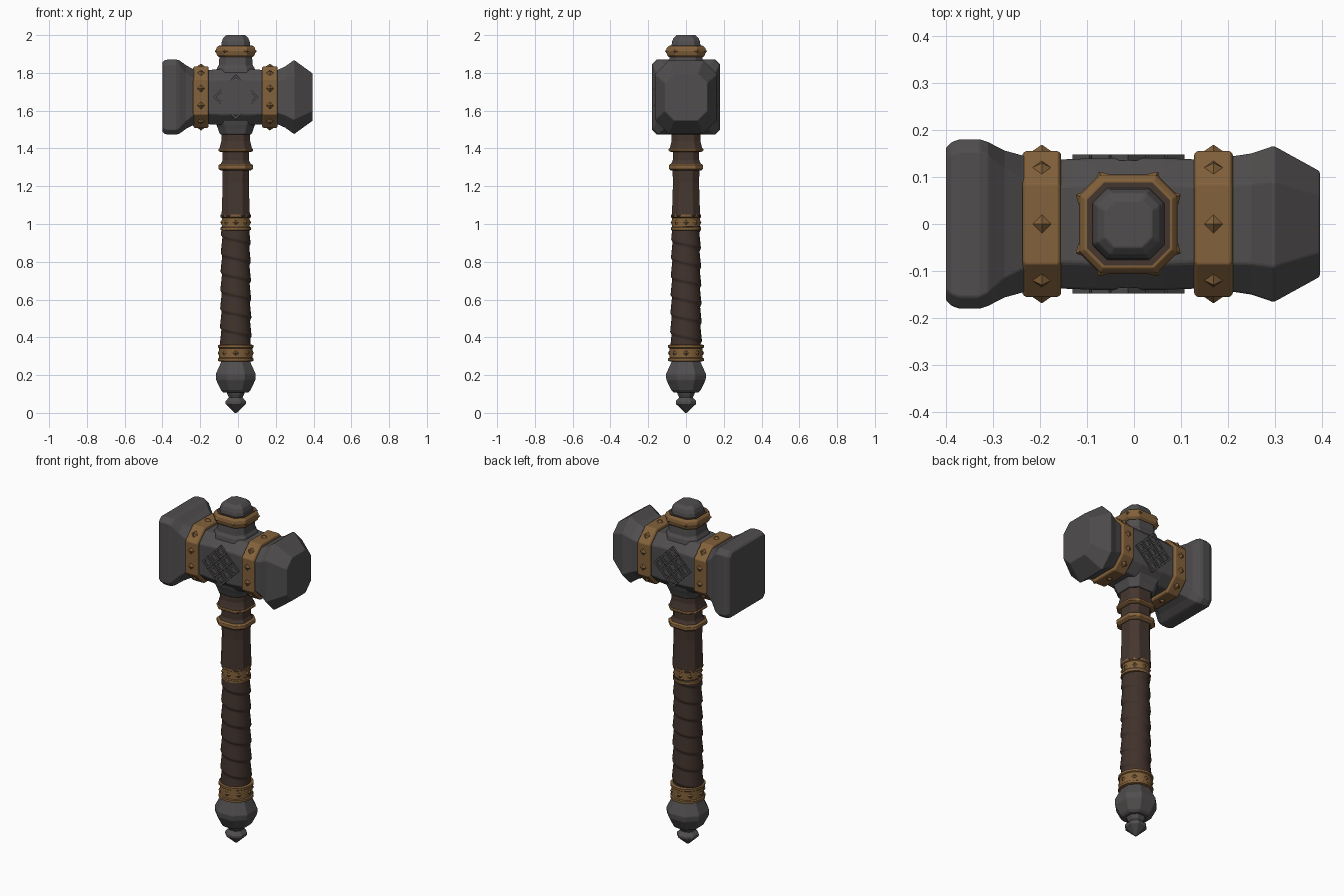
import bpy, bmesh, math
from mathutils import Vector, Matrix

if "Cube" in bpy.data.objects:
    bpy.data.objects.remove(bpy.data.objects["Cube"])

X0 = -0.012   # handle axis
ZC = 1.672    # height of the head axis


def mat(name, col):
    m = bpy.data.materials.new(name)
    m.diffuse_color = (*col, 1)
    m.use_nodes = True
    m.node_tree.nodes["Principled BSDF"].inputs["Base Color"].default_value = m.diffuse_color
    return m


IRON = mat("dark iron", (0.080, 0.075, 0.075))
BRASS = mat("aged brass", (0.225, 0.120, 0.043))
WOOD = mat("dark wood", (0.060, 0.037, 0.028))
LEATHER = mat("leather wrap", (0.052, 0.032, 0.025))


def finish(bm, name, material, bevel=0, smooth=None):
    bmesh.ops.recalc_face_normals(bm, faces=bm.faces)
    me = bpy.data.meshes.new(name)
    bm.to_mesh(me)
    bm.free()
    ob = bpy.data.objects.new(name, me)
    bpy.context.collection.objects.link(ob)
    me.materials.append(material)
    if bevel:
        b = ob.modifiers.new("bevel", 'BEVEL')
        b.width, b.segments, b.limit_method = bevel, 2, 'ANGLE'
        b.angle_limit = math.radians(20)
    if smooth:
        bpy.ops.object.select_all(action='DESELECT')
        ob.select_set(True)
        bpy.context.view_layer.objects.active = ob
        bpy.ops.object.shade_smooth_by_angle(angle=math.radians(smooth))
    return ob


def skin(rings):
    """Closed skin through rings of points, capped at both ends."""
    bm = bmesh.new()
    vs = [[bm.verts.new(p) for p in r] for r in rings]
    n = len(vs[0])
    for a, b in zip(vs, vs[1:]):
        for i in range(n):
            j = (i + 1) % n
            bm.faces.new((a[i], a[j], b[j], b[i]))
    bm.faces.new(vs[0])
    bm.faces.new(vs[-1])
    return bm


def octagon(a, b, c):
    return [(a, -b + c), (a, b - c), (a - c, b), (-a + c, b),
            (-a, b - c), (-a, -b + c), (-a + c, -b), (a - c, -b)]


def along_x(name, prof, material, bevel=0.006):
    """prof rows: x, half depth, half height, corner cut"""
    rings = [[(x, p, q + ZC) for p, q in octagon(a, b, c)] for x, a, b, c in prof]
    return finish(skin(rings), name, material, bevel)


def along_z(name, prof, material, cut=0.45, bevel=0.004):
    """prof rows: z, half width (cut-corner square section)"""
    rings = [[(p + X0, q, z) for p, q in octagon(r, r, r * cut)] for z, r in prof]
    return finish(skin(rings), name, material, bevel)


def lathe(name, prof, material, n=16):
    rings = [[(X0 + r * math.cos(2 * math.pi * i / n), r * math.sin(2 * math.pi * i / n), z)
              for i in range(n)] for z, r in prof]
    return finish(skin(rings), name, material, smooth=35)


def studs(name, items, radius, height, material):
    """pyramids at (position, outward direction)"""
    bm = bmesh.new()
    for pos, d in items:
        d = Vector(d).normalized()
        up = 'X' if abs(d.x) < 0.5 else 'Y'
        m = Matrix.Translation(Vector(pos) + d * (height / 2 - 0.003)) @ d.to_track_quat('Z', up).to_matrix().to_4x4()
        bmesh.ops.create_cone(bm, cap_ends=True, segments=4, radius1=radius,
                              radius2=0.001, depth=height, matrix=m)
    return finish(bm, name, material)


# head: middle block, square striking plate, faceted far face
along_x("head_block", [(-0.23, 0.135, 0.140, 0.055), (-0.13, 0.138, 0.145, 0.055),
                       (-0.08, 0.140, 0.149, 0.055), (0.06, 0.140, 0.149, 0.055),
                       (0.11, 0.138, 0.145, 0.055), (0.20, 0.135, 0.140, 0.055)], IRON)
along_x("square_face", [(-0.400, 0.162, 0.185, 0.022), (-0.388, 0.174, 0.195, 0.025),
                        (-0.370, 0.180, 0.199, 0.025), (-0.328, 0.180, 0.199, 0.025),
                        (-0.310, 0.174, 0.194, 0.028), (-0.275, 0.156, 0.168, 0.040),
                        (-0.235, 0.145, 0.147, 0.050), (-0.200, 0.140, 0.143, 0.055)], IRON, 0.004)
along_x("faceted_face", [(0.18, 0.140, 0.140, 0.06), (0.21, 0.144, 0.144, 0.06),
                         (0.25, 0.150, 0.162, 0.065), (0.297, 0.166, 0.196, 0.075),
                         (0.395, 0.112, 0.125, 0.050)], IRON, 0.004)

# brass bands with pyramid studs round the head
for name, xc in (("left", -0.196), ("right", 0.169)):
    w, a, b, c = 0.041, 0.155, 0.163, 0.07
    along_x(name + "_head_band", [(xc - w, a - 0.006, b - 0.006, c), (xc - w + 0.006, a, b, c),
                                  (xc + w - 0.006, a, b, c), (xc + w, a - 0.006, b - 0.006, c)],
            BRASS, 0.003)
    items = []
    for s in (-1, 1):
        items.append(((xc, 0, ZC + s * b), (0, 0, s)))
        for t in (-1, 1):
            items.append(((xc, s * a, ZC + t * 0.045), (0, s, 0)))
            items.append(((xc, s * (a - c / 2), ZC + t * (b - c / 2)), (0, s, t)))
    studs(name + "_band_studs", items, 0.024, 0.016, BRASS)

# raised diamond knot on front and back
bm = bmesh.new()
for side in (-1, 1):
    turn = Matrix.Translation((X0, side * 0.141, ZC)) @ Matrix.Rotation(math.radians(45), 4, 'Y')
    for i in (-1, 0, 1):
        for j in (-1, 0, 1):
            for k in range(4):
                off = 0.021
                ang = k * math.pi / 2
                m = (turn @ Matrix.Translation((i * 0.058, 0, j * 0.058))
                     @ Matrix.Rotation(ang, 4, 'Y') @ Matrix.Translation((off, 0, 0))
                     @ Matrix.Diagonal((0.011, 0.013, 0.052, 1)))
                bmesh.ops.create_cube(bm, size=1, matrix=m)
finish(bm, "diamond_knot", IRON)

# crown above the head
along_z("upper_neck", [(1.78, 0.108), (1.825, 0.100), (1.84, 0.090), (1.89, 0.086)], IRON, 0.42)
along_z("crown_ring", [(1.884, 0.090), (1.894, 0.100), (1.915, 0.105),
                       (1.932, 0.102), (1.942, 0.093)], BRASS, 0.42, 0.002)
along_z("crown_inlay", [(1.93, 0.088), (1.945, 0.088)], WOOD, 0.42, 0)
along_z("crown_cap", [(1.935, 0.078), (1.965, 0.074), (1.985, 0.066), (2.0, 0.050)], IRON, 0.42, 0.003)
studs("crown_points", [((X0 + p, q, 1.915), (p, q, 0)) for p, q in octagon(0.101, 0.101, 0.044)],
      0.016, 0.014, BRASS)

# collar below the head
along_z("lower_neck", [(1.56, 0.112), (1.525, 0.102), (1.505, 0.094), (1.475, 0.084)], IRON, 0.42)
along_z("upper_collar", [(1.48, 0.076), (1.44, 0.076), (1.415, 0.082), (1.395, 0.088)], WOOD)
along_z("upper_collar_ring", [(1.400, 0.088), (1.396, 0.092), (1.387, 0.091), (1.380, 0.078)], BRASS, 0.45, 0.002)
along_z("lower_collar", [(1.39, 0.070), (1.335, 0.070), (1.31, 0.084)], WOOD)
along_z("lower_collar_ring", [(1.318, 0.082), (1.312, 0.091), (1.292, 0.091), (1.282, 0.078)], BRASS, 0.45, 0.002)

# shaft
along_z("shaft", [(1.30, 0.072), (1.22, 0.069), (1.12, 0.072), (1.04, 0.075)], WOOD, 0.5)


def rim_band(name, z0, z1, r):
    e = 0.016
    lathe(name, [(z0, r - 0.012), (z0 + 0.003, r), (z0 + e, r), (z0 + e + 0.004, r - 0.006),
                 (z1 - e - 0.004, r - 0.006), (z1 - e, r), (z1 - 0.003, r), (z1, r - 0.012)], BRASS)
    zc = (z0 + z1) / 2
    dirs = [(math.cos(t * math.pi / 4), math.sin(t * math.pi / 4), 0) for t in range(8)]
    studs(name + "_studs", [((X0 + d[0] * (r - 0.006), d[1] * (r - 0.006), zc), d) for d in dirs],
          0.018, 0.010, BRASS)


rim_band("upper_grip_band", 0.965, 1.052, 0.080)
rim_band("lower_grip_band", 0.272, 0.362, 0.094)

# leather grip: overlapping spiral turns
rings, n, rows = [], 32, 110
for k in range(rows + 1):
    z = 0.34 + 0.65 * k / rows
    base = 0.079 - 0.007 * k / rows
    ring = []
    for i in range(n):
        t = i / n
        f = (z / 0.098 + t) % 1.0
        r = base + 0.009 * (1 - f if f > 0.12 else f / 0.12 * 0.88) - 0.002
        ring.append((X0 + r * math.cos(2 * math.pi * t), r * math.sin(2 * math.pi * t), z))
    rings.append(ring)
finish(skin(rings), "leather_grip", LEATHER, smooth=40)

# pommel and its pointed tip
along_z("pommel", [(0.285, 0.072), (0.262, 0.080), (0.205, 0.106), (0.175, 0.104),
                   (0.120, 0.078), (0.108, 0.066)], IRON, 0.55)
along_z("pommel_tip", [(0.115, 0.050), (0.098, 0.044), (0.082, 0.036), (0.062, 0.054),
                       (0.048, 0.054), (0.0, 0.005)], IRON, 0.55, 0.002)
